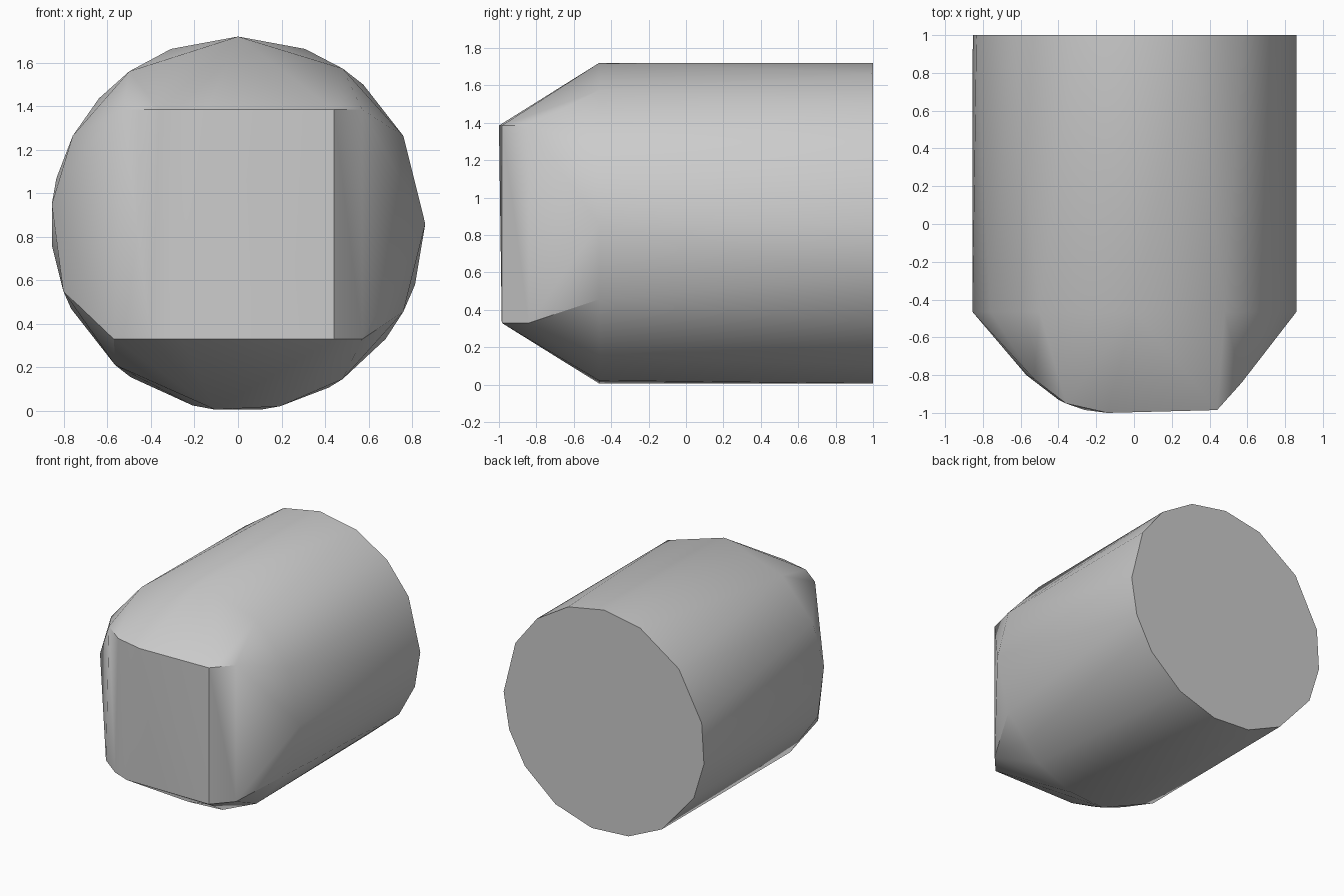
import bpy
import bmesh
from math import sin, cos, radians

cube = bpy.data.objects.get("Cube")
if cube:
    bpy.data.objects.remove(cube, do_unlink=True)

RADIUS = 0.86


def ring(bm, angles, y):
    """Uneven polygon ring on the barrel's circle, angles from +x towards +z."""
    for a in angles:
        t = radians(a)
        bm.verts.new((RADIUS * cos(t), y, RADIUS + RADIUS * sin(t)))


bm = bmesh.new()

# Barrel: flat back rim and shoulder rim
ring(bm, (0, 28, 48, 69, 90, 111, 138, 166, 187, 207, 235, 256, 277, 299, 322, 341), 1.0)
ring(bm, (0, 28, 56, 90, 125.5, 152, 174, 201, 229, 263, 283, 304, 332), -0.465)

# Blunt nose: upper and lower edges of the front panel
upper = ((-0.53, -0.82), (-0.36, -0.95), (-0.14, -1.0), (0.44, -0.985), (0.57, -0.84))
lower = ((-0.57, -0.80), (-0.40, -0.93), (-0.26, -0.985), (0.44, -0.985), (0.57, -0.84))
for x, y in upper:
    bm.verts.new((x, y, 1.385))
for x, y in lower:
    bm.verts.new((x, y, 0.33))

# Skin the chipped solid, merging the flat back into one face
bmesh.ops.convex_hull(bm, input=bm.verts[:])
bmesh.ops.dissolve_limit(bm, angle_limit=radians(0.5), verts=bm.verts[:], edges=bm.edges[:])
bmesh.ops.recalc_face_normals(bm, faces=bm.faces[:])

mesh = bpy.data.meshes.new("rounded_block")
bm.to_mesh(mesh)
bm.free()
block = bpy.data.objects.new("rounded_block", mesh)
bpy.context.collection.objects.link(block)

# Plain grey
grey = bpy.data.materials.new("plain_grey")
grey.use_nodes = True
colour = (0.6, 0.6, 0.6, 1.0)
grey.diffuse_color = colour
grey.node_tree.nodes["Principled BSDF"].inputs["Base Color"].default_value = colour
mesh.materials.append(grey)

# Soft shading with crisp corners
bpy.ops.object.select_all(action="DESELECT")
block.select_set(True)
bpy.context.view_layer.objects.active = block
bpy.ops.object.shade_smooth_by_angle(angle=radians(30))
